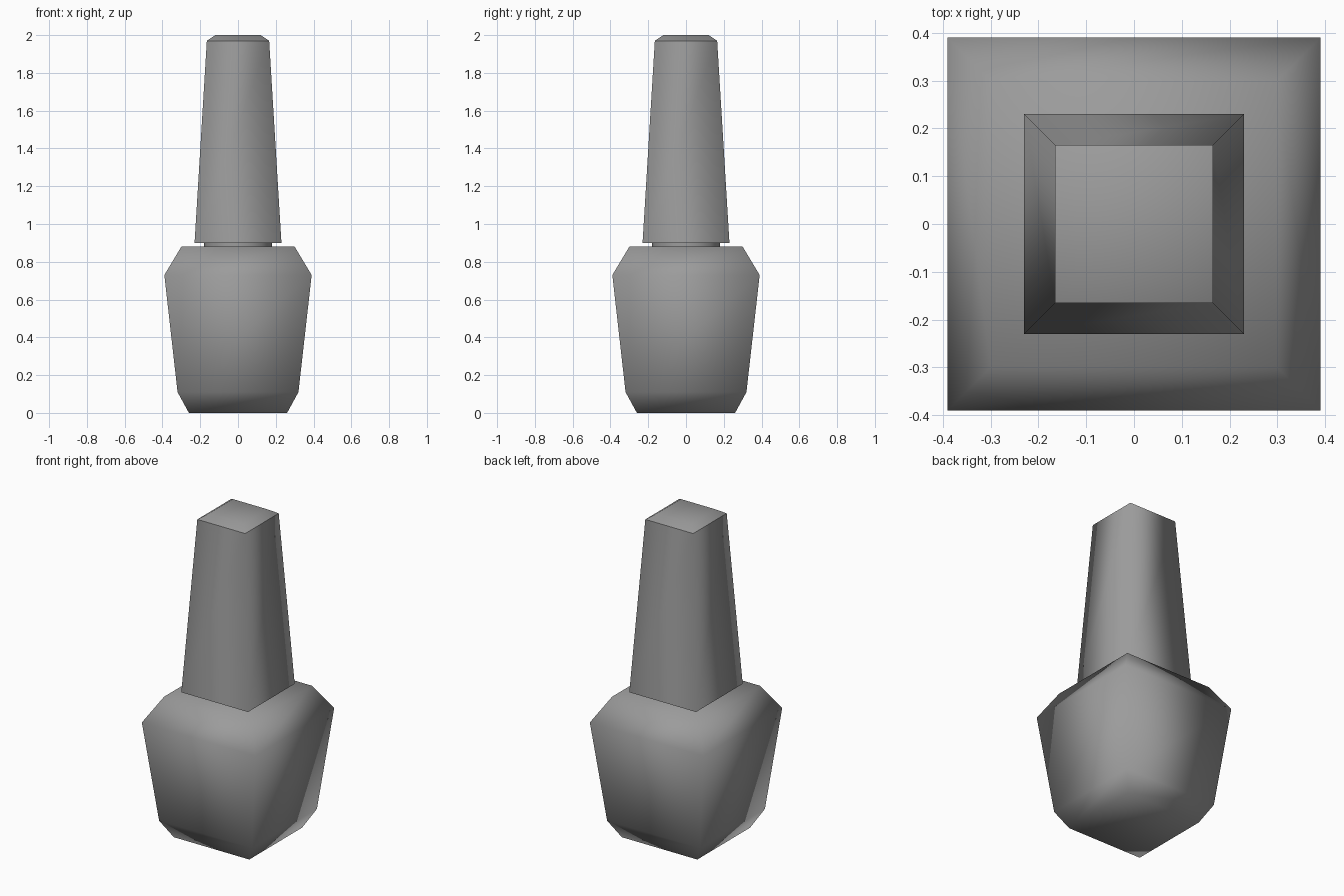
import bpy
import bmesh

cube = bpy.data.objects.get("Cube")
if cube:
    bpy.data.objects.remove(cube, do_unlink=True)

grey = bpy.data.materials.new("plain_grey")
grey.use_nodes = True
colour = (0.33, 0.33, 0.33, 1)
grey.diffuse_color = colour
grey.node_tree.nodes["Principled BSDF"].inputs["Base Color"].default_value = colour


def square_loft(name, profile, sharp_heights=()):
    """Stack square rings given as (half width, height) and close both ends."""
    bm = bmesh.new()
    rings = [[bm.verts.new((sx * h, sy * h, z))
              for sx, sy in ((-1, -1), (1, -1), (1, 1), (-1, 1))]
             for h, z in profile]
    for low, high in zip(rings, rings[1:]):
        for i in range(4):
            j = (i + 1) % 4
            bm.faces.new((low[i], low[j], high[j], high[i]))
    bm.faces.new(reversed(rings[0]))
    bm.faces.new(rings[-1])
    for face in bm.faces:
        face.smooth = True
    # keep a crisp edge around the chosen rings
    for edge in bm.edges:
        if any(all(abs(v.co.z - z) < 0.001 for v in edge.verts) for z in sharp_heights):
            edge.smooth = False
    mesh = bpy.data.meshes.new(name)
    bm.to_mesh(mesh)
    bm.free()
    mesh.materials.append(grey)
    obj = bpy.data.objects.new(name, mesh)
    bpy.context.collection.objects.link(obj)
    return obj


# Bottle with chamfered foot and shoulders
square_loft("bottle", [(0.26, 0), (0.32, 0.11), (0.39, 0.73), (0.30, 0.88)])

# Tall tapered cap with a chamfered top
square_loft("cap", [(0.23, 0.90), (0.165, 1.97), (0.12, 2.0)], (0.90, 1.97))

# Round neck joining the bottle to the cap
bpy.ops.mesh.primitive_cylinder_add(vertices=16, radius=0.18, depth=0.10,
                                    location=(0, 0, 0.91))
neck = bpy.context.object
neck.name = "neck"
neck.data.materials.append(grey)
bpy.ops.object.shade_smooth_by_angle()
